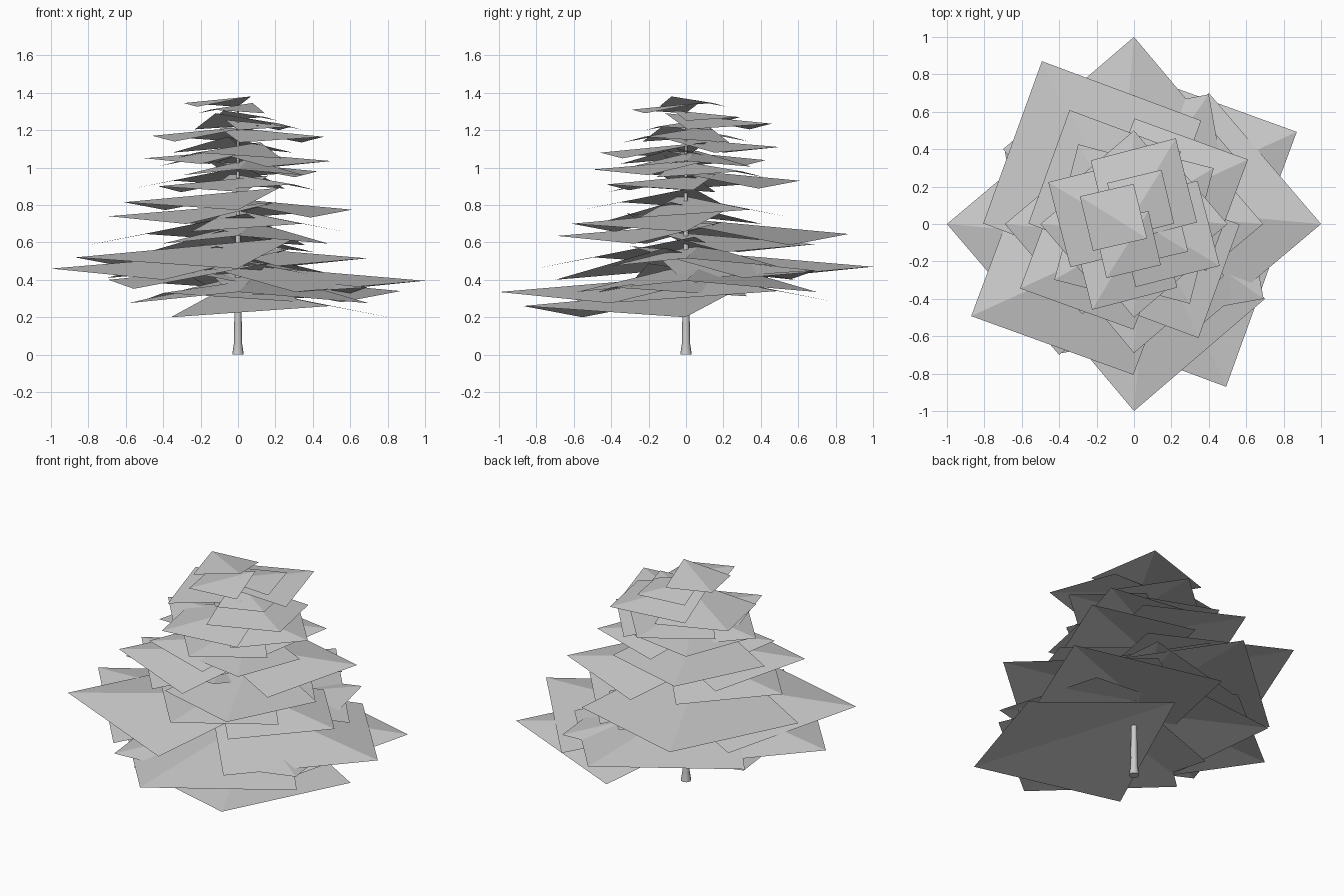
import bpy
import bmesh
from math import radians
from mathutils import Matrix, Vector

default_cube = bpy.data.objects.get("Cube")
if default_cube:
    bpy.data.objects.remove(default_cube, do_unlink=True)


def make_material(name, color):
    material = bpy.data.materials.new(name)
    material.use_nodes = True
    material.diffuse_color = color
    shader = next(n for n in material.node_tree.nodes if n.type == "BSDF_PRINCIPLED")
    shader.inputs["Base Color"].default_value = color
    return material


light_grey = make_material("light_grey", (0.6, 0.6, 0.6, 1.0))


def add_object(name, bm):
    mesh = bpy.data.meshes.new(name)
    bm.to_mesh(mesh)
    bm.free()
    mesh.materials.append(light_grey)
    obj = bpy.data.objects.new(name, mesh)
    bpy.context.collection.objects.link(obj)
    return obj


def add_branch(bm, reach, angle, tip_height):
    """One square bough folded along its diagonal, sides drooping."""
    outline = [
        Vector((1, 0, 0)),             # outer tip
        Vector((0.4, 0.7, -0.06)),     # left corner
        Vector((-0.3, 0.115, 0.11)),   # inner corner behind the trunk
        Vector((0.305, -0.585, -0.06)),  # right corner
    ]
    turn = Matrix.Rotation(radians(angle), 3, "Z")
    lift = Vector((0, 0, tip_height))
    tip, left, inner, right = [bm.verts.new(turn @ (p * reach) + lift) for p in outline]
    bm.faces.new((tip, left, inner))
    bm.faces.new((tip, inner, right))


# Whorls of boughs: reach, first angle, tip heights at quarter turns
whorls = {
    "lowest_boughs": (1.0, 0, (0.395, 0.47, 0.46, 0.335)),
    "low_boughs": (1.0, 29.5, (0.34, 0.645, 0.52, 0.26)),
    "filler_boughs": (0.8, 60, (0.45, 0.4, 0.33, 0.36)),
    "middle_boughs": (0.69, 0, (0.515, 0.59, 0.74, 0.635)),
    "upper_middle_boughs": (0.7, 29.5, (0.775, 0.93, 0.815, 0.7)),
    "inner_boughs": (0.52, 35, (0.98, 1.04, 0.9, 0.91)),
    "upper_boughs": (0.5, 0, (1.035, 1.11, 1.05, 0.99)),
    "high_boughs": (0.51, 64, (1.235, 1.17, 1.08, 1.165)),
    "top_boughs": (0.325, 63, (1.27, 1.345, 1.31, 1.22)),
}
for name, (reach, first_angle, heights) in whorls.items():
    bm = bmesh.new()
    for i, height in enumerate(heights):
        add_branch(bm, reach, first_angle + 90 * i, height)
    add_object(name, bm)

# Slender trunk with a flared foot
bm = bmesh.new()
sides = 8
profile = [(0.031, 0), (0.022, 0.06), (0.018, 0.3), (0.004, 1.34)]
rings = []
for radius, height in profile:
    rings.append([
        bm.verts.new(Matrix.Rotation(radians(360 * i / sides), 3, "Z") @ Vector((radius, 0, height)))
        for i in range(sides)
    ])
for low, high in zip(rings, rings[1:]):
    for i in range(sides):
        j = (i + 1) % sides
        bm.faces.new((low[i], low[j], high[j], high[i]))
bm.faces.new(rings[0][::-1])
bm.faces.new(rings[-1])
trunk = add_object("trunk", bm)
for polygon in trunk.data.polygons:
    polygon.use_smooth = True
bpy.context.view_layer.objects.active = trunk
trunk.select_set(True)
bpy.ops.object.shade_smooth_by_angle(angle=radians(50))
